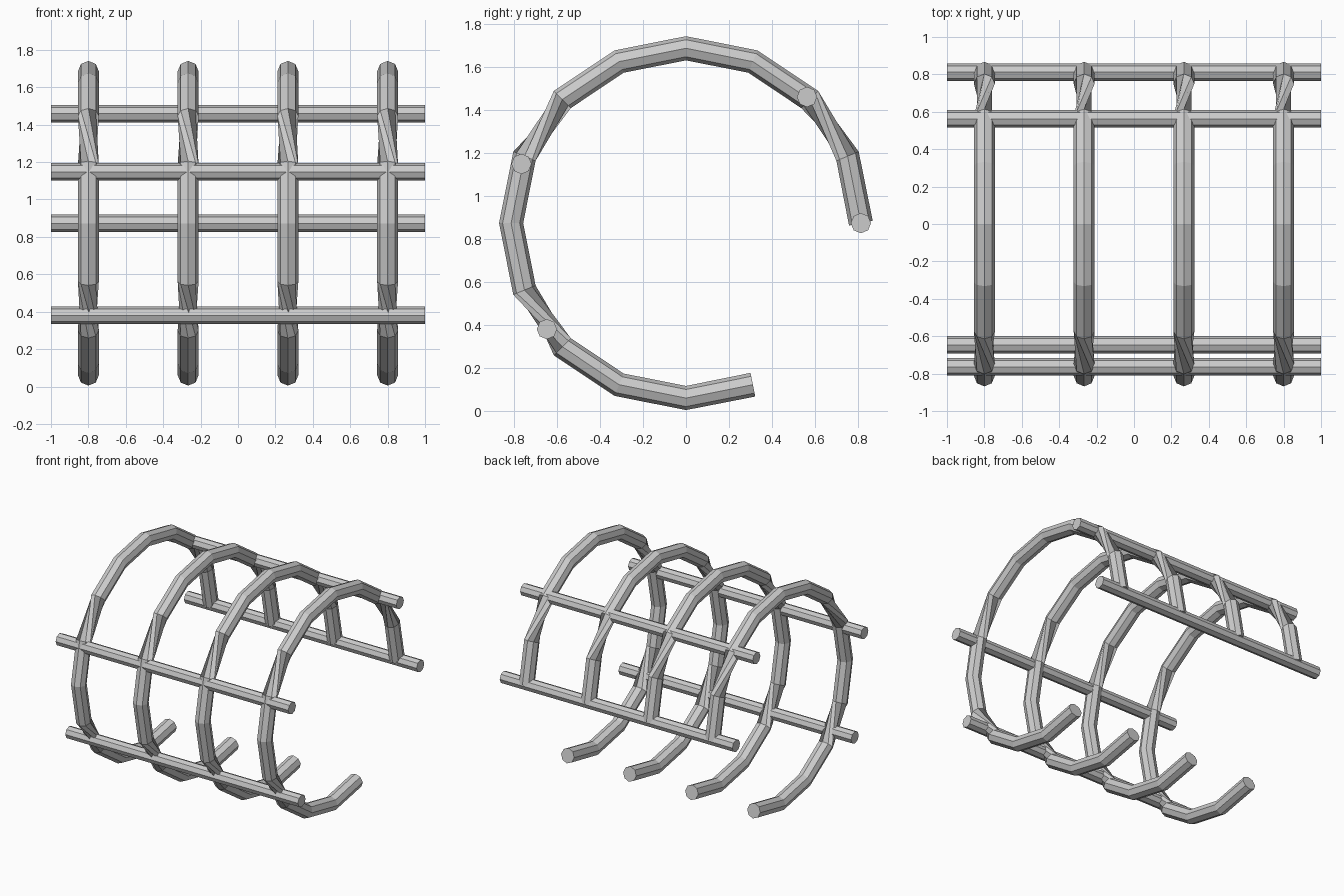
import bpy
from math import cos, sin, pi, radians
from mathutils import Vector

if "Cube" in bpy.data.objects:
    bpy.data.objects.remove(bpy.data.objects["Cube"])

CZ, R = 0.873, 0.812      # hoop centre height and radius
HOOP_R, BAR_R = 0.056, 0.047
SIDES = 8


def tube(name, path, radius):
    """Sweep a capped octagon along a path."""
    verts, faces = [], []
    n = len(path)
    for i, p in enumerate(path):
        t = (path[min(i + 1, n - 1)] - path[max(i - 1, 0)]).normalized()
        # steep points use another up axis, which gives the quarter twists
        up = Vector((0, 0, 1)) if abs(t.z) < 0.9 else Vector((1, 0, 0))
        side = t.cross(up).normalized()
        b = side.cross(t)
        for k in range(SIDES):
            a = 2 * pi * k / SIDES
            verts.append(p + radius * (cos(a) * side + sin(a) * b))
    for i in range(n - 1):
        for k in range(SIDES):
            j = (k + 1) % SIDES
            o, q = i * SIDES, (i + 1) * SIDES
            faces.append((o + k, o + j, q + j, q + k))
    faces.append(tuple(reversed(range(SIDES))))
    faces.append(tuple(range((n - 1) * SIDES, n * SIDES)))
    me = bpy.data.meshes.new(name)
    me.from_pydata(verts, [], faces)
    me.update()
    ob = bpy.data.objects.new(name, me)
    bpy.context.collection.objects.link(ob)
    return ob


def on_ring(x, deg, r=R):
    a = radians(deg)
    return Vector((x, r * cos(a), CZ + r * sin(a)))


# four open hoops, each 13 segments of a 16-sided ring
for i in range(4):
    x = -0.8 + i * 1.6 / 3
    tube(f"hoop_{i + 1}", [on_ring(x, 22.5 * k) for k in range(14)], HOOP_R)

# four long bars tying the hoops together
for i, deg in enumerate((0, 46.2, 160.2, 217.3)):
    tube(f"long_bar_{i + 1}", [on_ring(-1, deg), on_ring(1, deg)], BAR_R)
